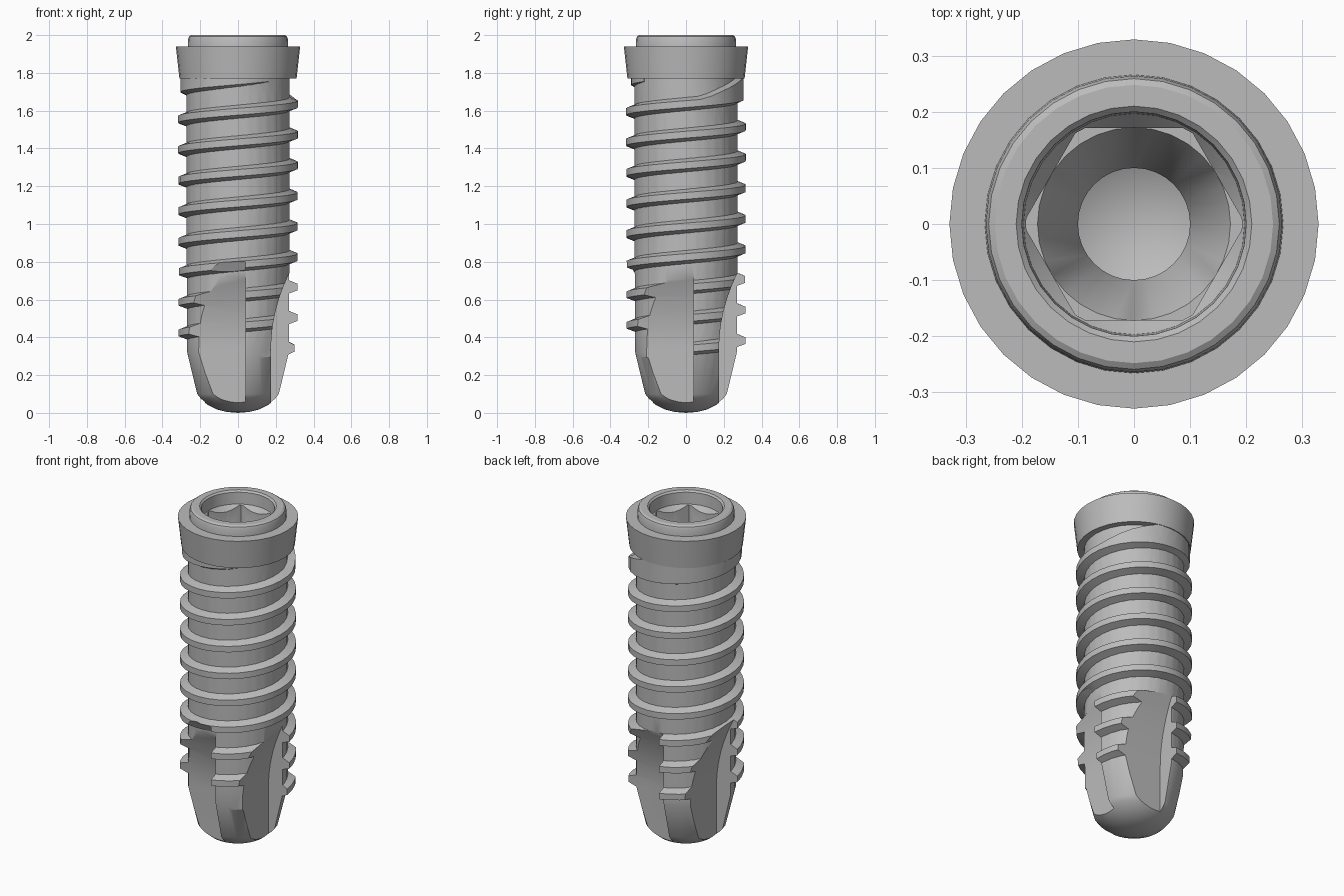
import bpy, bmesh, math
from mathutils import Matrix, Vector

cube = bpy.data.objects.get("Cube")
if cube:
    bpy.data.objects.remove(cube)

SEGS = 32
PITCH = 0.162

metal = bpy.data.materials.new("grey_metal")
metal.use_nodes = True
GREY = (0.5, 0.5, 0.5, 1)
metal.diffuse_color = GREY
metal.node_tree.nodes["Principled BSDF"].inputs["Base Color"].default_value = GREY


def add_object(name, bm):
    bmesh.ops.remove_doubles(bm, verts=bm.verts, dist=0.0001)
    bmesh.ops.recalc_face_normals(bm, faces=bm.faces)
    mesh = bpy.data.meshes.new(name)
    bm.to_mesh(mesh)
    bm.free()
    mesh.materials.append(metal)
    obj = bpy.data.objects.new(name, mesh)
    bpy.context.collection.objects.link(obj)
    return obj


def lathe(name, profile):
    bm = bmesh.new()
    verts = [bm.verts.new((r, 0, z)) for r, z in profile]
    edges = [bm.edges.new(pair) for pair in zip(verts, verts[1:])]
    bmesh.ops.spin(bm, geom=verts + edges, cent=(0, 0, 0), axis=(0, 0, 1),
                   angle=math.tau, steps=SEGS)
    return add_object(name, bm)


def prism(name, base, offset):
    bm = bmesh.new()
    face = bm.faces.new([bm.verts.new(p) for p in base])
    ext = bmesh.ops.extrude_face_region(bm, geom=[face], use_keep_orig=True)
    moved = [g for g in ext["geom"] if isinstance(g, bmesh.types.BMVert)]
    bmesh.ops.translate(bm, vec=offset, verts=moved)
    return add_object(name, bm)


def combine(target, tool, operation):
    tool.hide_render = True
    mod = target.modifiers.new(operation.title(), "BOOLEAN")
    mod.operation, mod.solver, mod.object = operation, "EXACT", tool
    bpy.context.view_layer.objects.active = target
    bpy.ops.object.modifier_apply(modifier=mod.name)
    bpy.data.objects.remove(tool)


def ramp(t, start, end):
    return min(1, max(0, (t - start) / (end - start)))


# Body: rounded tip, tapered shank, collar, top boss and stepped bore
body = lathe("implant_body", [
    (0, 0), (0.06, 0.005), (0.11, 0.018), (0.16, 0.042), (0.2, 0.075),
    (0.22, 0.1), (0.273, 0.32), (0.273, 1.77), (0.31, 1.77), (0.329, 1.94),
    (0.266, 1.94), (0.264, 1.98), (0.259, 1.993), (0.248, 2), (0.21, 2),
    (0.2, 1.99), (0.197, 1.92), (0.172, 1.89), (0.172, 1.72),
    (0.1, 1.58), (0.1, 1.05), (0, 1.0)])

# Hexagonal drive socket
hexagon = [(0.198 * math.cos(k * math.tau / 6), 0.198 * math.sin(k * math.tau / 6), 1.72)
           for k in range(6)]
combine(body, prism("hex_cutter", hexagon, (0, 0, 0.195)), "DIFFERENCE")

# Helical thread, fading in near the tip and widening into the collar
bm = bmesh.new()
rings = []
first, last = -8.2, 0.85
steps = round((last - first) * SEGS)
for i in range(steps + 1):
    t = first + (last - first) * i / steps
    z = 1.635 + PITCH * t
    grow = ramp(t, first, -7.9)
    merge = ramp(t, 0.05, 0.25)
    crest = 0.262 + 0.055 * grow - 0.012 * merge - 0.03 * ramp(t, 0.65, last)
    top_in = z + 0.044 + merge * (1.795 - z - 0.044)
    top_out = z + 0.018 + merge * (1.79 - z - 0.018)
    if t > 0.7:
        top_in, top_out = z + 0.06, z + 0.05
    a = t * math.tau
    section = [(0.25, z - 0.044), (crest, z - 0.018), (crest, top_out), (0.25, top_in)]
    rings.append([bm.verts.new((r * math.cos(a), r * math.sin(a), h)) for r, h in section])
for low, high in zip(rings, rings[1:]):
    for k in range(4):
        n = (k + 1) % 4
        bm.faces.new((low[k], low[n], high[n], high[k]))
bm.faces.new(rings[0])
bm.faces.new(rings[-1])
combine(body, add_object("thread", bm), "UNION")

# Four cutting flutes: flat floor, curved run-out and one upright wall
flute = [(0.5, -0.1), (0.175, -0.1), (0.175, 0.34)]
for i in range(1, 11):
    rise = 0.046 * i
    flute.append((0.175 + rise ** 2 / 1.65, 0.34 + rise))
flute.append((0.5, 0.8))
for k in range(4):
    cutter = prism("flute_cutter", [(x, 0.04, z) for x, z in flute], (0, -0.54, 0))
    cutter.data.transform(Matrix.Rotation(k * math.pi / 2, 4, "Z"))
    combine(body, cutter, "DIFFERENCE")

# Smooth shading with crisp edges
bpy.ops.object.select_all(action="DESELECT")
body.select_set(True)
bpy.context.view_layer.objects.active = body
bpy.ops.object.shade_smooth_by_angle(angle=math.radians(30))
